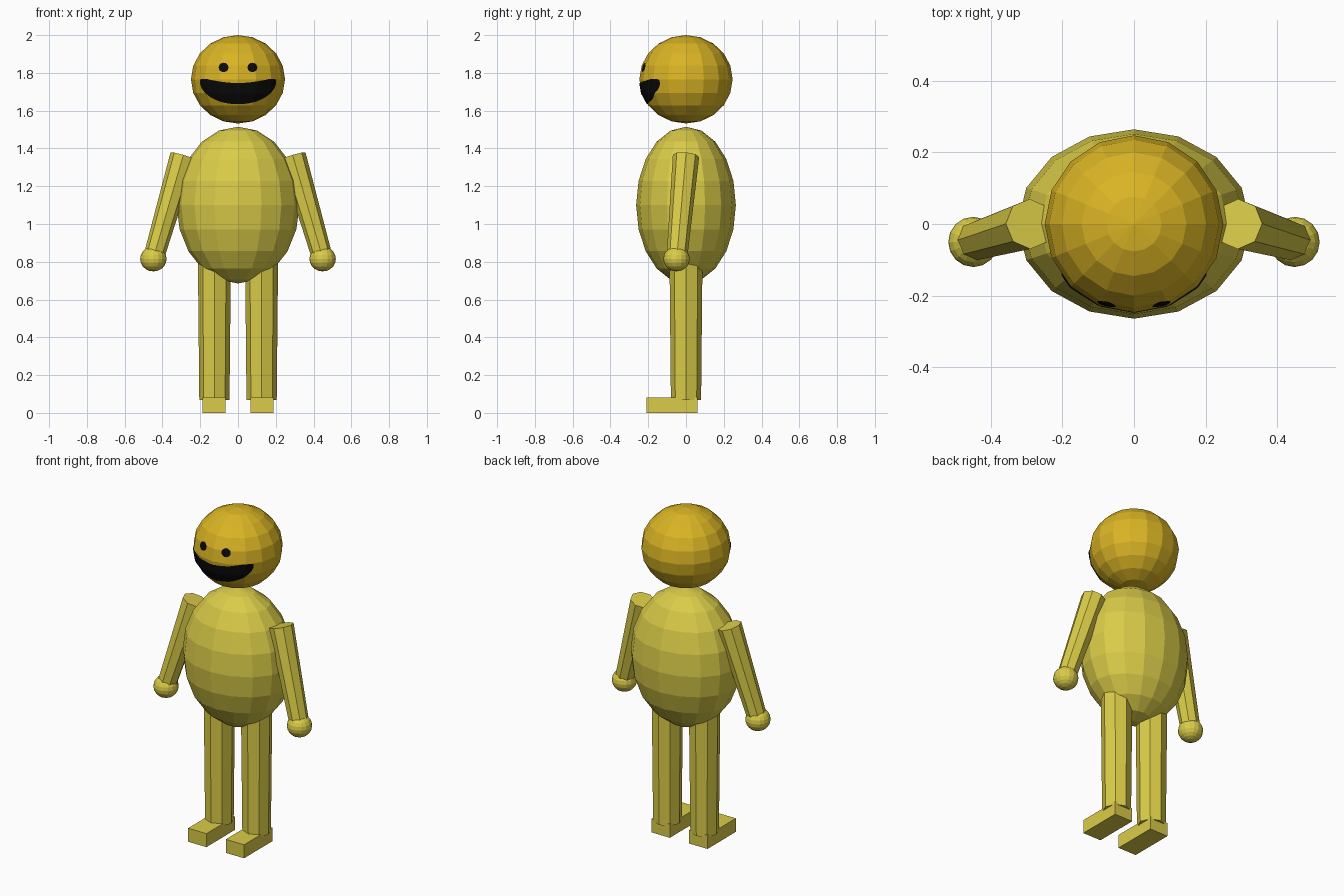
import bpy, bmesh, math
from mathutils import Vector, Matrix
from mathutils.bvhtree import BVHTree

cube = bpy.data.objects.get("Cube")
if cube:
    bpy.data.objects.remove(cube, do_unlink=True)


def material(name, color):
    mat = bpy.data.materials.new(name)
    mat.use_nodes = True
    mat.diffuse_color = (*color, 1)
    mat.node_tree.nodes["Principled BSDF"].inputs["Base Color"].default_value = (*color, 1)
    return mat


body_yellow = material("pale yellow", (0.70, 0.60, 0.065))
head_gold = material("gold", (0.70, 0.456, 0.018))
black = material("black", (0.003, 0.003, 0.003))


def finish(bm, name, mat):
    mesh = bpy.data.meshes.new(name)
    bm.to_mesh(mesh)
    bm.free()
    mesh.materials.append(mat)
    obj = bpy.data.objects.new(name, mesh)
    bpy.context.collection.objects.link(obj)
    return obj


def ball(name, centre, radii, mat):
    bm = bmesh.new()
    bmesh.ops.create_uvsphere(bm, u_segments=16, v_segments=10, radius=1,
                              matrix=Matrix.LocRotScale(Vector(centre), None, Vector(radii)))
    return finish(bm, name, mat)


def limb(name, low, high, r_low, r_high, mat):
    """Eight-sided tapered post between two points."""
    low, high = Vector(low), Vector(high)
    axis = high - low
    turn = Vector((0, 0, 1)).rotation_difference(axis)
    bm = bmesh.new()
    bmesh.ops.create_cone(bm, cap_ends=True, segments=8, radius1=r_low, radius2=r_high,
                          depth=axis.length,
                          matrix=Matrix.LocRotScale((low + high) / 2, turn, None))
    return finish(bm, name, mat)


def box(name, low, high, mat):
    low, high = Vector(low), Vector(high)
    bm = bmesh.new()
    bmesh.ops.create_cube(bm, size=1, matrix=Matrix.LocRotScale((low + high) / 2, None, high - low))
    return finish(bm, name, mat)


# Head and body
head = ball("head", (0, 0, 1.766), (0.249, 0.247, 0.234), head_gold)
ball("body", (0, 0, 1.1), (0.325, 0.264, 0.415), body_yellow)

# Limbs, mirrored across x
for side, label in ((1, "left"), (-1, "right")):
    limb(label + "_arm", (side * 0.443, -0.047, 0.835), (side * 0.29, 0, 1.36), 0.055, 0.07, body_yellow)
    ball(label + "_hand", (side * 0.448, -0.05, 0.815), (0.07, 0.07, 0.066), body_yellow)
    limb(label + "_leg", (side * 0.125, 0, 0.068), (side * 0.125, 0, 0.88), 0.08, 0.088, body_yellow)
    x_pair = sorted((side * 0.065, side * 0.188))
    box(label + "_foot", (x_pair[0], -0.21, 0), (x_pair[1], 0.062, 0.082), body_yellow)

# Face details: thin sheets laid on the faceted head
head_tree = BVHTree.FromPolygons([v.co for v in head.data.vertices],
                                 [p.vertices[:] for p in head.data.polygons])


def face_sheet(name, outline, columns, rows):
    """Grid sheet; outline(u, v) gives x and z, with u in -1..1 and v in 0..1."""
    bm = bmesh.new()
    grid = []
    for i in range(columns + 1):
        line = []
        for j in range(rows + 1):
            x, z = outline(2 * i / columns - 1, j / rows)
            hit, normal, _, _ = head_tree.ray_cast(Vector((x, -1, z)), Vector((0, 1, 0)))
            line.append(bm.verts.new(hit + normal * 0.004))
        grid.append(line)
    for a, b in zip(grid, grid[1:]):
        for j in range(rows):
            bm.faces.new((a[j], b[j], b[j + 1], a[j + 1]))
    bmesh.ops.remove_doubles(bm, verts=bm.verts, dist=0.0001)
    return finish(bm, name, black)


def smile(u, v):
    u = math.sin(u * math.pi / 2)
    top = 1.747 + 0.035 * u * u - 0.018 * u ** 8
    bottom = 1.758 - 0.122 * math.sqrt(max(0, 1 - u * u))
    return 0.199 * u, bottom + (top - bottom) * v


def eye(centre_x):
    def outline(u, v):
        angle = u * math.pi / 2
        half = 0.024 * math.cos(angle)
        return centre_x + 0.025 * math.sin(angle), 1.828 + half * (2 * v - 1)
    return outline


face_sheet("mouth", smile, 48, 12)
face_sheet("left_eye", eye(0.075), 12, 6)
face_sheet("right_eye", eye(-0.075), 12, 6)
